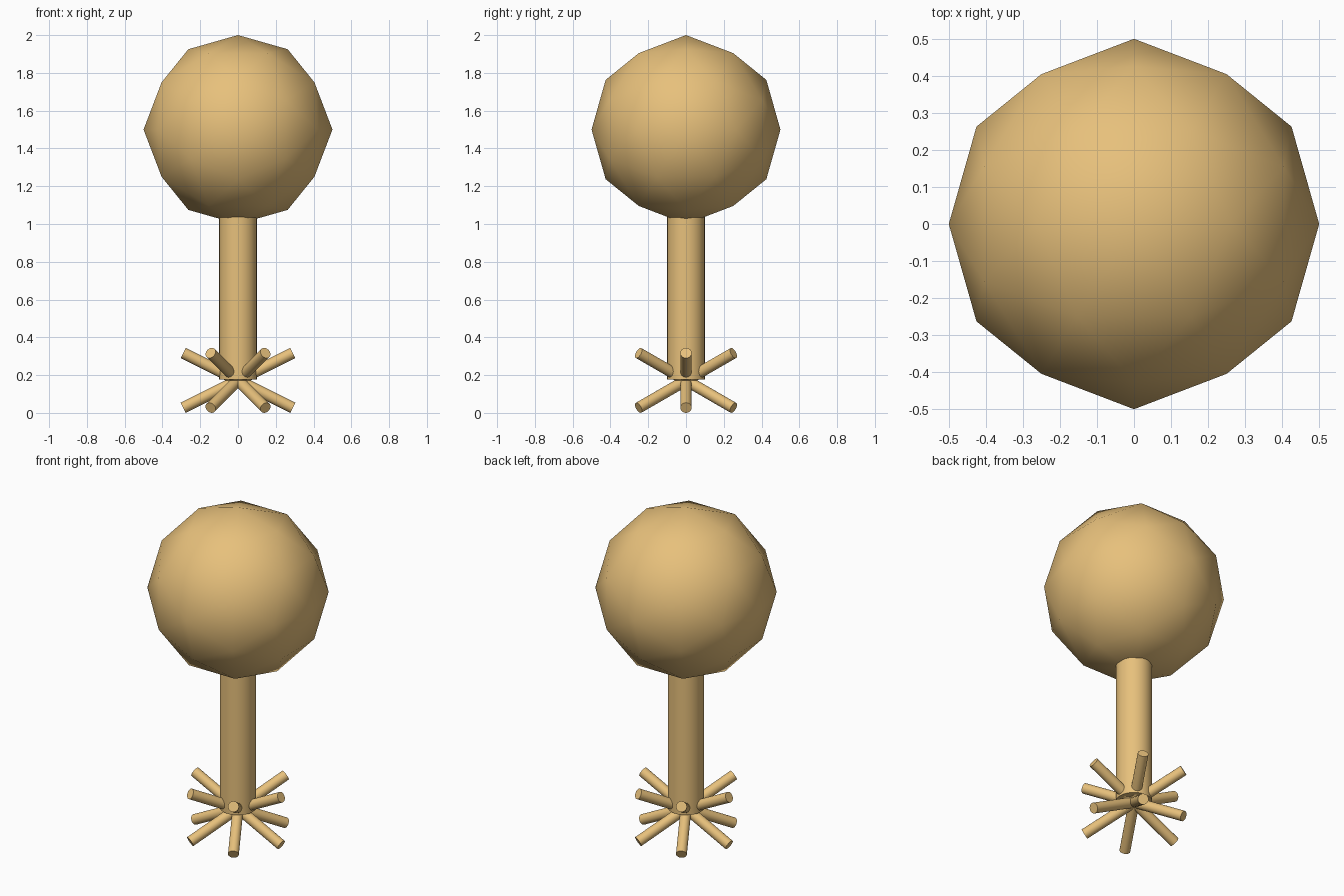
import bpy
from math import atan, radians, sin, cos, hypot, pi
from mathutils import Vector

if "Cube" in bpy.data.objects:
    bpy.data.objects.remove(bpy.data.objects["Cube"])

tan = bpy.data.materials.new("tan")
tan.diffuse_color = (0.8, 0.53, 0.2, 1)
tan.use_nodes = True
tan.node_tree.nodes["Principled BSDF"].inputs["Base Color"].default_value = tan.diffuse_color


def finish(name):
    ob = bpy.context.object
    ob.name = name
    ob.data.materials.append(tan)
    return ob


def rod(name, start, end, radius, sides):
    start, end = Vector(start), Vector(end)
    axis = end - start
    bpy.ops.mesh.primitive_cylinder_add(
        vertices=sides, radius=radius, depth=axis.length,
        location=(start + end) / 2,
        rotation=axis.to_track_quat('Z', 'Y').to_euler())
    finish(name)
    bpy.ops.object.shade_smooth_by_angle(angle=radians(35))


BASE_Z = 0.172

# Crown: coarse icosphere tipped so that an edge midpoint points straight up
bpy.ops.mesh.primitive_ico_sphere_add(
    subdivisions=2, radius=0.5, location=(0, 0, 1.5),
    rotation=(0, -atan(2 / (1 + 5 ** 0.5)), 0))
finish("crown")
bpy.ops.object.shade_smooth()

# Trunk: plain cylinder whose top is buried in the crown
rod("trunk", (0, 0, BASE_Z + 0.005), (0, 0, 1.1), 0.1, 32)

# Roots: six slanted rods crossing at the foot of the trunk
for i in range(6):
    a = i * pi / 3
    tip = Vector((0.29 * cos(a), 0.29 * sin(a), 0.145))
    centre = Vector((0, 0, BASE_Z))
    rod(f"root_{i + 1}", centre - tip, centre + tip, 0.03, 24)
